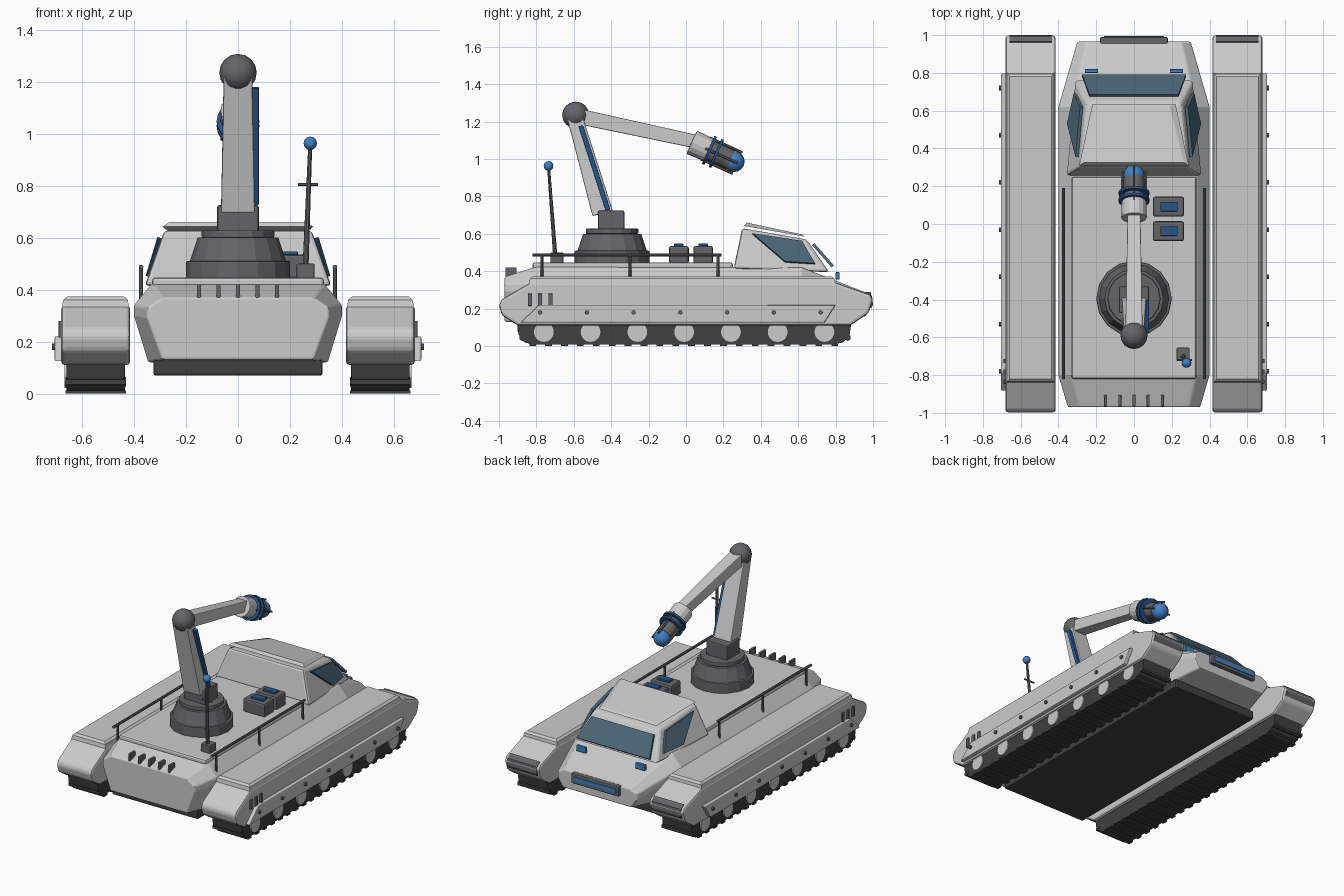
import bpy, bmesh, math
from mathutils import Vector

if "Cube" in bpy.data.objects:
    bpy.data.objects.remove(bpy.data.objects["Cube"])


def material(name, rgb):
    m = bpy.data.materials.new(name)
    m.diffuse_color = (*rgb, 1)
    m.use_nodes = True
    m.node_tree.nodes["Principled BSDF"].inputs["Base Color"].default_value = m.diffuse_color
    return m


DARK = material("dark_rubber", (0.05, 0.05, 0.05))
METAL = material("dark_metal", (0.13, 0.13, 0.14))
BLUE = material("blue_light", (0.05, 0.22, 0.55))
NAVY = material("navy_trim", (0.02, 0.09, 0.25))
GLASS = material("dark_glass", (0.07, 0.13, 0.18))


def finish(name, bm, mat=None, bevel=0, smooth=False):
    bmesh.ops.recalc_face_normals(bm, faces=bm.faces)
    me = bpy.data.meshes.new(name)
    bm.to_mesh(me)
    bm.free()
    ob = bpy.data.objects.new(name, me)
    bpy.context.collection.objects.link(ob)
    if mat:
        me.materials.append(mat)
    if smooth:
        for p in me.polygons:
            p.use_smooth = True
    if bevel:
        b = ob.modifiers.new("bevel", "BEVEL")
        b.width, b.segments, b.limit_method, b.angle_limit = bevel, 2, "ANGLE", math.radians(25)
    return ob


def loft(name, rings, mat=None, bevel=0):
    bm = bmesh.new()
    vs = [[bm.verts.new(p) for p in r] for r in rings]
    n = len(vs[0])
    for a, b in zip(vs, vs[1:]):
        for i in range(n):
            j = (i + 1) % n
            bm.faces.new((a[i], a[j], b[j], b[i]))
    bm.faces.new(vs[0])
    bm.faces.new(vs[-1])
    return finish(name, bm, mat, bevel)


def prism(name, profile, x0, x1, mat=None, bevel=0):
    # side profile (y, z) extruded along x
    return loft(name, [[(x, y, z) for y, z in profile] for x in (x0, x1)], mat, bevel)


def box(name, x, y, z, mat=None, bevel=0):
    return prism(name, [(y[0], z[0]), (y[1], z[0]), (y[1], z[1]), (y[0], z[1])], x[0], x[1], mat, bevel)


def rod(name, p, q, r1, r2=None, n=12, mat=None, bevel=0):
    p, q = Vector(p), Vector(q)
    bm = bmesh.new()
    bmesh.ops.create_cone(bm, cap_ends=True, segments=n, radius1=r1, radius2=r1 if r2 is None else r2,
                          depth=(q - p).length)
    rot = (q - p).to_track_quat("Z", "Y").to_matrix().to_4x4()
    rot.translation = (p + q) / 2
    bm.transform(rot)
    return finish(name, bm, mat, bevel)


def ball(name, c, r, mat, n=16):
    bm = bmesh.new()
    bmesh.ops.create_uvsphere(bm, u_segments=n, v_segments=n // 2, radius=r)
    bmesh.ops.translate(bm, verts=bm.verts, vec=c)
    return finish(name, bm, mat, smooth=True)


def panel(name, pts, out, mat):
    # thin plate through pts, pushed along the out direction
    o = Vector(out)
    return loft(name, [[Vector(p) - o for p in pts], [Vector(p) + o for p in pts]], mat)


# hull: (y, bottom width, bottom z, middle width, middle z, top width, top z)
rings = []
for y, wb, zb, wm, zm, wt, zt in [(-.97, .29, .13, .35, .31, .29, .37), (-.80, .345, .12, .40, .32, .33, .425),
                                  (.62, .345, .12, .40, .32, .33, .42), (.965, .26, .16, .30, .24, .25, .285)]:
    rings.append([(-wb, y, zb), (wb, y, zb), (wm, y, zm - .02), (wm, y, zm + .02), (wt, y, zt),
                  (-wt, y, zt), (-wm, y, zm + .02), (-wm, y, zm - .02)])
loft("hull", rings, bevel=.008)
box("belly_plate", (-.325, .325), (-.9, .8), (.07, .13), DARK, .008)
box("deck_plate", (-.33, .33), (-.82, .25), (.41, .447), None, .012)
for i in range(5):
    x = (i - 2) * .075
    box("rear_vent", (x - .008, x + .008), (-.965, -.905), (.365, .42), METAL, .003)
box("nose_bar", (-.18, .18), (.95, .99), (.22, .29), METAL, .008)
box("nose_light", (-.16, .16), (.98, .995), (.24, .27), BLUE, .003)

# cab
loft("cab", [[(-.36, .255, .415), (.36, .255, .415), (.315, .765, .395), (-.315, .765, .395)],
             [(-.285, .30, .63), (.285, .30, .63), (.25, .645, .57), (-.25, .645, .57)]], None, .015)
loft("cab_roof", [[(-.29, .31, .642), (.29, .31, .642), (.22, .635, .585), (-.22, .635, .585)],
                  [(-.265, .325, .66), (.265, .325, .66), (.19, .62, .597), (-.19, .62, .597)]])
panel("windscreen", [(-.235, .68, .545), (.235, .68, .545), (.275, .785, .425), (-.275, .785, .425)],
      (0, .006, .005), GLASS)
for s in (-1, 1):
    panel("side_window", [(s * .302, .355, .60), (s * .278, .62, .56), (s * .312, .69, .44), (s * .347, .53, .45)],
          (s * .008, 0, .003), GLASS)
    box("headlight", (s * .225 - .035, s * .225 + .035), (.80, .82), (.355, .395), BLUE, .003)

# track pods, tracks, wheels and skirts on both sides
pod = [(-1, .22), (-.985, .165), (-.9, .11), (.88, .11), (.975, .175), (1, .245), (.985, .275), (.80, .34),
       (-.83, .34), (-.985, .25)]
track = [(-.905, .13), (-.895, .06), (-.865, .02), (-.82, .008), (.79, .008), (.84, .02), (.875, .06), (.885, .13)]
skirt = [(-.885, .125), (.74, .125), (.80, .22), (-.785, .22)]
for s in (-1, 1):
    prism("track_pod", pod, s * .415, s * .68, None, .014)
    loft("pod_top", [[(s * x, y, z) for x, y in
                      ((.418 + d, -.84 + d), (.678 - d, -.84 + d), (.678 - d, .80 - d), (.418 + d, .80 - d))]
                     for z, d in ((.33, 0), (.36, .006), (.373, .02))])
    loft("pod_light", [[(s * x, .955, .265 + d), (s * x, .99, .20 + d), (s * x, 1.0, .22 + d), (s * x, .995, .265 + d),
                        (s * x, .965, .29 + d)] for x, d in ((.435, 0), (.66, 0))], METAL)
    prism("track_belt", track, s * .435, s * .66, DARK, .004)
    for i in range(20):
        y = -.82 + i * .085
        box("track_cleat", (s * .43, s * .664), (y - .018, y + .018), (0, .012), DARK)
    for y in (-.875, .865):
        rod("track_cleat", (s * .43, y, .045), (s * .664, y, .045), .018, n=6, mat=DARK)
    for i in range(7):
        y = -.76 + i * .25
        rod("road_wheel", (s * .64, y, .075), (s * .668, y, .075), .053, n=20)
        rod("skirt_bolt", (s * .70, y - .02, .18), (s * .716, y - .02, .18), .012, n=8, mat=METAL)
    prism("side_skirt", skirt, s * .67, s * .705, None, .006)
    for y in (-.835, -.78, -.725):
        box("pod_vent", (s * .67, s * .69), (y - .011, y + .011), (.215, .28), METAL, .002)
    # handrails
    rod("handrail", (s * .373, -.82, .487), (s * .373, .19, .487), .009, n=8, mat=METAL)
    for y in (-.77, -.30, .17):
        rod("rail_post", (s * .373, y, .36), (s * .373, y, .49), .008, n=8, mat=METAL)

# deck boxes
for y in (.092, -.038):
    box("deck_box", (.10, .265), (y - .053, y + .053), (.44, .535), METAL, .012)
    box("box_light", (.14, .23), (y - .025, y + .025), (.53, .547), NAVY, .003)

# turret
c = -.395
rod("turret_base", (0, c, .44), (0, c, .51), .20, n=16, mat=METAL, bevel=.006)
rod("turret_cone", (0, c, .51), (0, c, .60), .185, .155, n=16, mat=METAL)
rod("turret_cap", (0, c, .60), (0, c, .628), .14, n=16, mat=METAL, bevel=.005)
box("turret_block", (-.08, .08), (-.47, -.33), (.61, .725), METAL, .008)

# arm
loft("lower_arm", [[(-.065, -.50, .695), (.065, -.50, .695), (.065, -.39, .72), (-.065, -.39, .72)],
                   [(-.055, -.635, 1.215), (.055, -.635, 1.215), (.055, -.555, 1.235), (-.055, -.555, 1.235)]], None, .006)
prism("arm_strip", [(-.405, .73), (-.43, .725), (-.575, 1.175), (-.55, 1.18)], .055, .08, NAVY, .003)
ball("elbow", (0, -.59, 1.235), .072, METAL)
loft("upper_arm", [[(-.045, -.57, 1.185), (.045, -.57, 1.185), (.045, -.55, 1.265), (-.045, -.55, 1.265)],
                   [(-.034, .06, 1.055), (.034, .06, 1.055), (.034, .075, 1.125), (-.034, .075, 1.125)]], None, .005)

# tool head along its sloping axis
o, d = Vector((0, .03, 1.09)), Vector((0, .91, -.415)).normalized()
side, up = Vector((1, 0, 0)), Vector((0, .415, .91)).normalized()
rod("tool_collar", o, o + d * .10, .068, .065, n=16, bevel=.006)
rod("tool_barrel", o + d * .10, o + d * .23, .055, n=16, mat=METAL)
for t in (.105, .145):
    rod("tool_ring", o + d * (t - .007), o + d * (t + .007), .082, n=20, mat=NAVY)
ball("tool_tip", o + d * .25, .056, BLUE)
for k in range(4):
    a = k * math.pi / 2
    off = (side * math.cos(a) + up * math.sin(a)) * .062
    rod("tool_prong", o + d * .08 + off, o + d * .27 + off, .007, n=6, mat=METAL)

# antenna
box("antenna_base", (.225, .295), (-.725, -.655), (.44, .50), METAL, .006)
rod("antenna_mast", (.26, -.70, .49), (.278, -.735, .96), .012, .008, n=8, mat=METAL)
rod("antenna_bar", (.23, -.72, .805), (.308, -.72, .805), .006, n=6, mat=METAL)
ball("antenna_tip", (.278, -.735, .963), .026, BLUE, 12)
